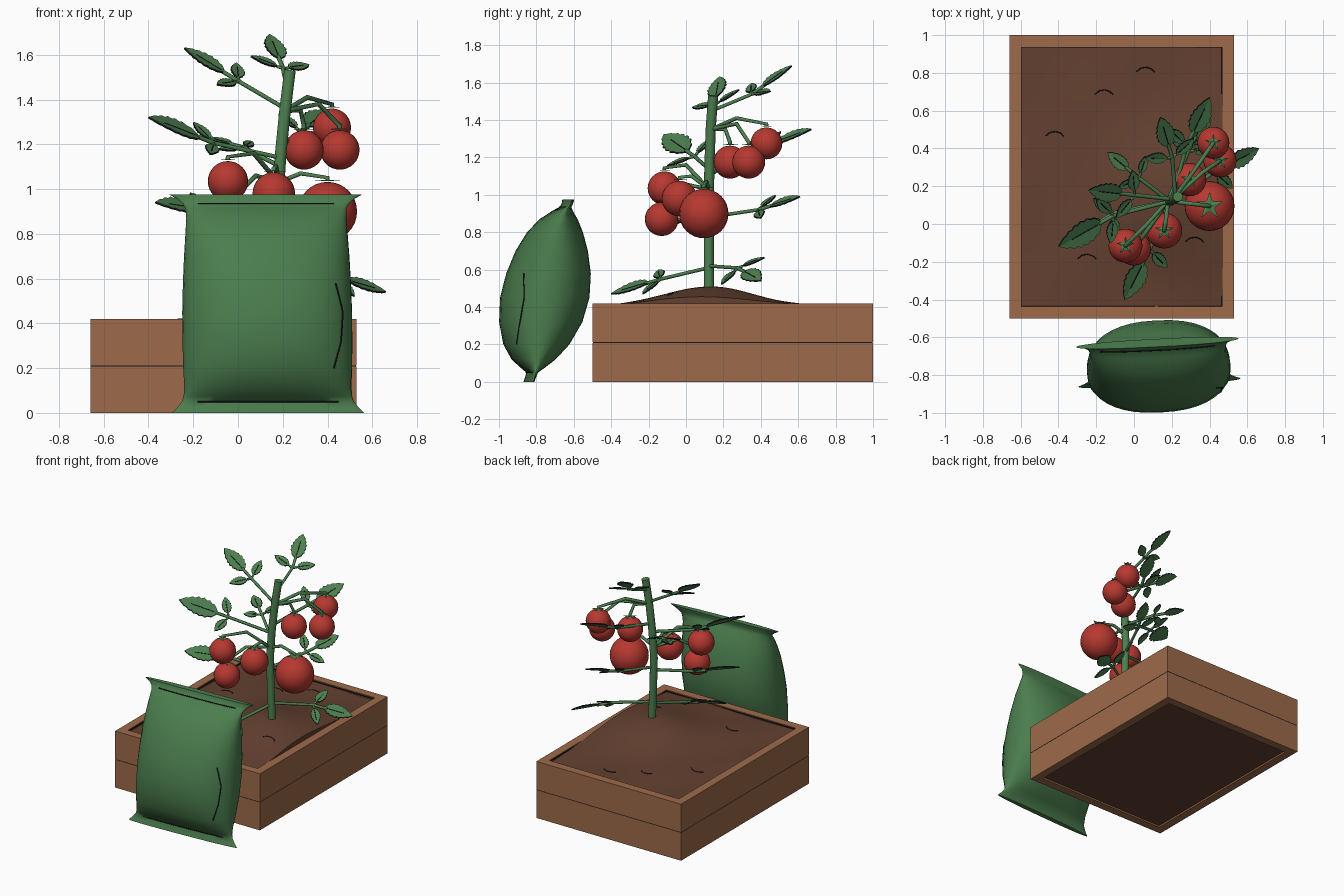
import bpy, bmesh, math
from mathutils import Vector, Matrix

if "Cube" in bpy.data.objects:
    bpy.data.objects.remove(bpy.data.objects["Cube"])


def material(name, rgb):
    m = bpy.data.materials.new(name)
    m.diffuse_color = (*rgb, 1)
    m.use_nodes = True
    m.node_tree.nodes["Principled BSDF"].inputs["Base Color"].default_value = m.diffuse_color
    return m


WOOD = material("wood", (0.34, 0.145, 0.068))
SOIL = material("soil", (0.125, 0.052, 0.03))
RED = material("tomato red", (0.47, 0.04, 0.03))
GREEN = material("plant green", (0.075, 0.215, 0.08))
BAG = material("bag green", (0.07, 0.205, 0.075))
INK = material("dark line", (0.008, 0.008, 0.015))


def finish(bm, name, mats, smooth=None):
    mesh = bpy.data.meshes.new(name)
    bm.to_mesh(mesh)
    bm.free()
    for m in mats:
        mesh.materials.append(m)
    ob = bpy.data.objects.new(name, mesh)
    bpy.context.collection.objects.link(ob)
    if smooth:
        bpy.ops.object.select_all(action='DESELECT')
        ob.select_set(True)
        bpy.context.view_layer.objects.active = ob
        bpy.ops.object.shade_smooth_by_angle(angle=math.radians(smooth))
    return ob


def box(bm, lo, hi):
    lo, hi = Vector(lo), Vector(hi)
    mat = Matrix.Translation((lo + hi) / 2) @ Matrix.Diagonal((*(hi - lo), 1))
    bmesh.ops.create_cube(bm, size=1, matrix=mat)


def tube(name, pts, r, mat, closed=False, sides=1):
    cu = bpy.data.curves.new(name, 'CURVE')
    cu.dimensions = '3D'
    cu.bevel_depth = r
    cu.bevel_resolution = sides
    cu.use_fill_caps = True
    sp = cu.splines.new('POLY')
    sp.points.add(len(pts) - 1)
    for p, co in zip(sp.points, pts):
        p.co = (*co, 1)
    sp.use_cyclic_u = closed
    cu.materials.append(mat)
    ob = bpy.data.objects.new(name, cu)
    bpy.context.collection.objects.link(ob)
    return ob


# Planter: two stacked courses of boards with a dark seam
X0, X1, Y0, Y1, T, H = -0.66, 0.53, -0.5, 1.0, 0.062, 0.42
for course, (za, zb) in (("lower", (0, 0.208)), ("upper", (0.212, H))):
    bm = bmesh.new()
    box(bm, (X0, Y0, za), (X1, Y0 + T, zb))
    box(bm, (X0, Y1 - T, za), (X1, Y1, zb))
    box(bm, (X0, Y0 + T, za), (X0 + T, Y1 - T, zb))
    box(bm, (X1 - T, Y0 + T, za), (X1, Y1 - T, zb))
    finish(bm, course + "_boards", [WOOD])
bm = bmesh.new()
box(bm, (X0 + .002, Y0 + .002, 0.206), (X1 - .002, Y1 - .002, 0.214))
finish(bm, "board_seam", [INK])


# Soil: mounded grid with a closed skirt
def soil_z(x, y):
    d2 = (x - 0.19) ** 2 + (y - 0.12) ** 2
    bump = 0.006 * math.sin(9 * x + 1) * math.sin(8 * y)
    return 0.402 + 0.106 * math.exp(-d2 / 0.125) + bump


xa, xb, ya, yb = X0 + T, X1 - T, Y0 + T, Y1 - T
bm = bmesh.new()
bmesh.ops.create_grid(bm, x_segments=24, y_segments=30, size=1)
for v in bm.verts:
    v.co.x = (xa + xb) / 2 + v.co.x * (xb - xa) / 2
    v.co.y = (ya + yb) / 2 + v.co.y * (yb - ya) / 2
    v.co.z = soil_z(v.co.x, v.co.y)
rim = [e for e in bm.edges if e.is_boundary]
new = bmesh.ops.extrude_edge_only(bm, edges=rim)["geom"]
for g in new:
    if isinstance(g, bmesh.types.BMVert):
        g.co.z = 0.012
bmesh.ops.contextual_create(bm, geom=[e for e in new if isinstance(e, bmesh.types.BMEdge) and e.is_boundary])
bmesh.ops.recalc_face_normals(bm, faces=bm.faces)
finish(bm, "soil", [SOIL], 50)
tube("soil_outline", [(xa, ya, .41), (xb, ya, .41), (xb, yb, .41), (xa, yb, .41)], .005, INK, True)
for x, y in ((-.42, .43), (-.16, .65), (.06, .77), (-.25, -.22), (.32, -.13)):
    arc = [(x + .06 * math.cos(a), y + .06 * math.sin(a)) for a in (.6, 1, 1.5, 2, 2.5)]
    tube("soil_crease", [(p, q, soil_z(p, q)) for p, q in arc], .003, INK)

# Bag: lofted pillow; rows are height, front y, back y, half width
ROWS = [(0, -.858, -.822, .43), (.025, -.85, -.812, .405), (.05, -.845, -.80, .385),
        (.075, -.88, -.76, .377), (.12, -.93, -.70, .374), (.2, -.975, -.625, .378),
        (.32, -.998, -.555, .38), (.45, -.993, -.517, .38), (.58, -.96, -.51, .376),
        (.7, -.91, -.526, .37), (.8, -.848, -.553, .363), (.87, -.78, -.582, .358),
        (.915, -.71, -.61, .36), (.935, -.668, -.62, .372), (.955, -.655, -.612, .395), (.975, -.65, -.608, .43)]
SPIN = Matrix.Rotation(math.radians(3), 3, 'Z')
MID = Vector((0.13, -0.75, 0))


def bag_point(row, a):
    z, f, b, w = row
    c, s = math.cos(a), math.sin(a)
    p = Vector((w * math.copysign(abs(c) ** .85, c), (f + b) / 2 + (b - f) / 2 * math.copysign(abs(s) ** .95, s) + .75, z))
    return MID + SPIN @ p


bm = bmesh.new()
N = 40
rings = [[bm.verts.new(bag_point(r, 2 * math.pi * i / N)) for i in range(N)] for r in ROWS]
for lo, hi in zip(rings, rings[1:]):
    for i in range(N):
        j = (i + 1) % N
        bm.faces.new((lo[i], lo[j], hi[j], hi[i]))
bm.faces.new(rings[0][::-1])
bm.faces.new(rings[-1])
finish(bm, "soil_bag", [BAG], 60)
for k in (2, 13):
    tube("bag_seam_line", [bag_point(ROWS[k], -math.pi / 2 + a * .13) for a in range(-7, 8)], .004, INK)
tube("bag_crease", [bag_point(ROWS[k], -a) for k, a in ((5, .75), (6, .6), (7, .55), (8, .7))], .004, INK)

# Main stem
tube("main_stem", [(.195, .122, .46), (.185, .122, .7), (.178, .122, .95), (.19, .125, 1.15),
                   (.21, .132, 1.35), (.232, .145, 1.53)], .027, GREEN, sides=3)

# Tomatoes: centre, radius, and the stalk route from the stem
HIGH, LOW = (.21, .135, 1.35), (.18, .122, 1.03)
FRUIT = [((.42, .43, 1.275), .085, [HIGH, (.31, .27, 1.41)]),
         ((.455, .335, 1.175), .088, [HIGH, (.36, .27, 1.38)]),
         ((.295, .235, 1.175), .088, [HIGH, (.28, .21, 1.35)]),
         ((-.045, -.115, 1.035), .09, [LOW, (.07, .0, 1.16)]),
         ((.0, -.13, .87), .09, [LOW, (.08, -.02, 1.06)]),
         ((.16, -.035, .98), .095, [LOW, (.17, .03, 1.1)]),
         ((.40, .095, .90), .132, [LOW, (.28, .11, 1.07)])]
for c, r, route in FRUIT:
    bm = bmesh.new()
    bmesh.ops.create_uvsphere(bm, u_segments=24, v_segments=16, radius=r, matrix=Matrix.Translation(c))
    finish(bm, "tomato", [RED], 60)
    top = Vector(c) + Vector((0, 0, r + .004))
    # five-pointed leafy cap
    bm = bmesh.new()
    hub = bm.verts.new(top + Vector((0, 0, .006)))
    star = []
    for i in range(10):
        q = r * (.56 if i % 2 == 0 else .22)
        a = math.pi / 2 + i * math.pi / 5
        star.append(bm.verts.new(top + Vector((q * math.cos(a), q * math.sin(a), 0))))
    for i in range(10):
        bm.faces.new((hub, star[i], star[(i + 1) % 10]))
    finish(bm, "tomato_cap", [GREEN])
    tube("tomato_stalk", route + [top + Vector((0, 0, .015)), top], .011, GREEN)

FACING = Vector((.35, -.5, 1)).normalized()


def leaflet(base, direction, length):
    """Serrated blade with a dark rim and midrib."""
    d = direction.normalized()
    side = FACING.cross(d).normalized()
    up = d.cross(side)
    bm = bmesh.new()
    n = 14
    rows = []
    for i in range(n + 1):
        t = i / n
        w = length * .27 * math.sin(math.pi * t ** .8) ** .8 if 0 < i < n else .001
        if i % 2:
            w *= .84
        p = base + d * length * t
        lift = up * w * .12
        rows.append([bm.verts.new(q) for q in (p - side * w + lift, p, p + side * w + lift)])
    for a, b in zip(rows, rows[1:]):
        for k in (0, 1):
            bm.faces.new((a[k], a[k + 1], b[k + 1], b[k]))
    ob = finish(bm, "leaflet", [GREEN, INK])
    mod = ob.modifiers.new("thickness", 'SOLIDIFY')
    mod.thickness = .008
    mod.offset = 0
    mod.material_offset_rim = 1
    tube("leaf_midrib", [base + d * length * t + up * .004 for t in (.1, .7)], .0025, INK)


def compound_leaf(root, base, tip):
    """Leaf stalk with one end leaflet and a side pair."""
    root, base, tip = Vector(root), Vector(base), Vector(tip)
    d = (tip - base).normalized()
    length = (tip - base).length
    side = FACING.cross(d).normalized()
    fork = base - d * .075
    tube("leaf_stalk", [root, fork, base + d * .02], .0105, GREEN)
    leaflet(base, d, length)
    for s in (-1, 1):
        out = side * s + d * .45
        start = fork + out.normalized() * .03
        tube("leaflet_stalk", [fork, start], .008, GREEN)
        leaflet(start, out, min(.125, length * .65))


for root, base, tip in (
        ((.21, .13, 1.36), (-.06, .16, 1.52), (-.24, .18, 1.63)),
        ((.22, .14, 1.45), (.185, .41, 1.58), (.14, .565, 1.69)),
        ((.2, .13, 1.2), (.31, .48, 1.28), (.40, .67, 1.35)),
        ((.18, .12, .88), (.32, .45, .94), (.40, .61, .99)),
        ((.19, .12, 1.14), (-.17, .01, 1.23), (-.40, -.12, 1.32)),
        ((.18, .12, .86), (-.17, .02, .91), (-.37, -.1, .94)),
        ((.19, .12, 1.1), (-.03, .29, 1.2), (-.14, .38, 1.23)),
        ((.19, .12, .62), (.49, .31, .59), (.66, .4, .54)),
        ((.19, .12, .61), (.05, -.2, .53), (-.05, -.40, .47))):
    compound_leaf(root, base, tip)
